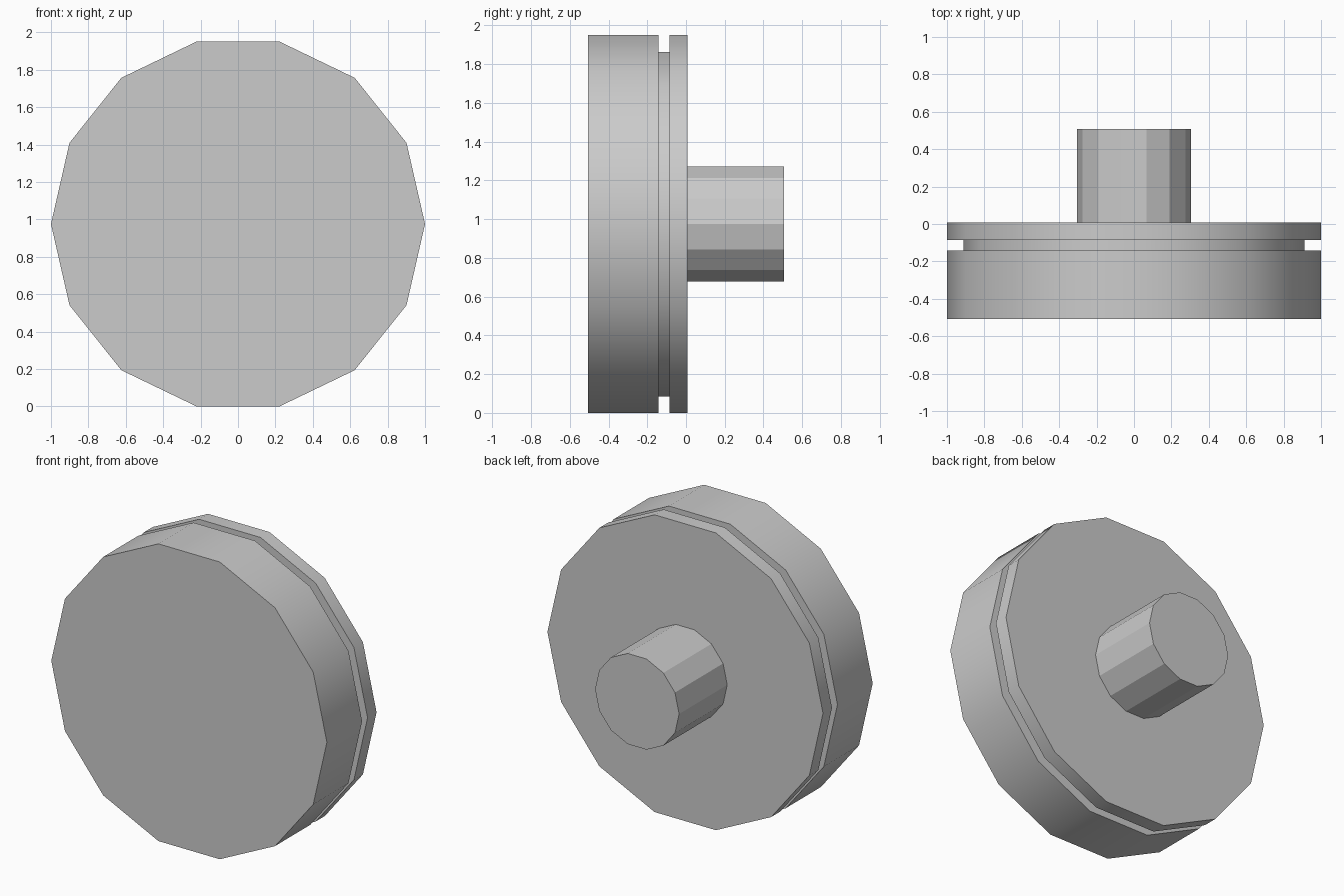
import bpy, bmesh
from math import sin, cos, pi, radians

if "Cube" in bpy.data.objects:
    bpy.data.objects.remove(bpy.data.objects["Cube"])

SIDES = 14
CENTRE_Z = sin(3 * 2 * pi / SIDES)   # flat side of the 14-gon rests on z = 0


def lathe(name, profile, smooth):
    """Revolve (radius, y) rings around the y axis and cap both ends."""
    bm = bmesh.new()
    rings = []
    for r, y in profile:
        rings.append([bm.verts.new((r * cos(2 * pi * i / SIDES), y,
                                    CENTRE_Z + r * sin(2 * pi * i / SIDES)))
                      for i in range(SIDES)])
    for a, b in zip(rings, rings[1:]):
        for i in range(SIDES):
            j = (i + 1) % SIDES
            bm.faces.new((a[i], a[j], b[j], b[i]))
    bm.faces.new(rings[0])
    bm.faces.new(rings[-1])
    bmesh.ops.recalc_face_normals(bm, faces=bm.faces)
    mesh = bpy.data.meshes.new(name)
    bm.to_mesh(mesh)
    bm.free()
    obj = bpy.data.objects.new(name, mesh)
    bpy.context.collection.objects.link(obj)
    if smooth:
        bpy.ops.object.select_all(action='DESELECT')
        obj.select_set(True)
        bpy.context.view_layer.objects.active = obj
        bpy.ops.object.shade_smooth_by_angle(angle=radians(30))
    return obj


# Wide disc with a narrow groove near its back edge
lathe("disc", [(1, -0.507), (1, -0.142), (0.912, -0.142),
               (0.912, -0.085), (1, -0.085), (1, 0.008)], smooth=True)

# Faceted stub shaft on the back
lathe("shaft", [(0.305, 0.008), (0.305, 0.507)], smooth=False)
